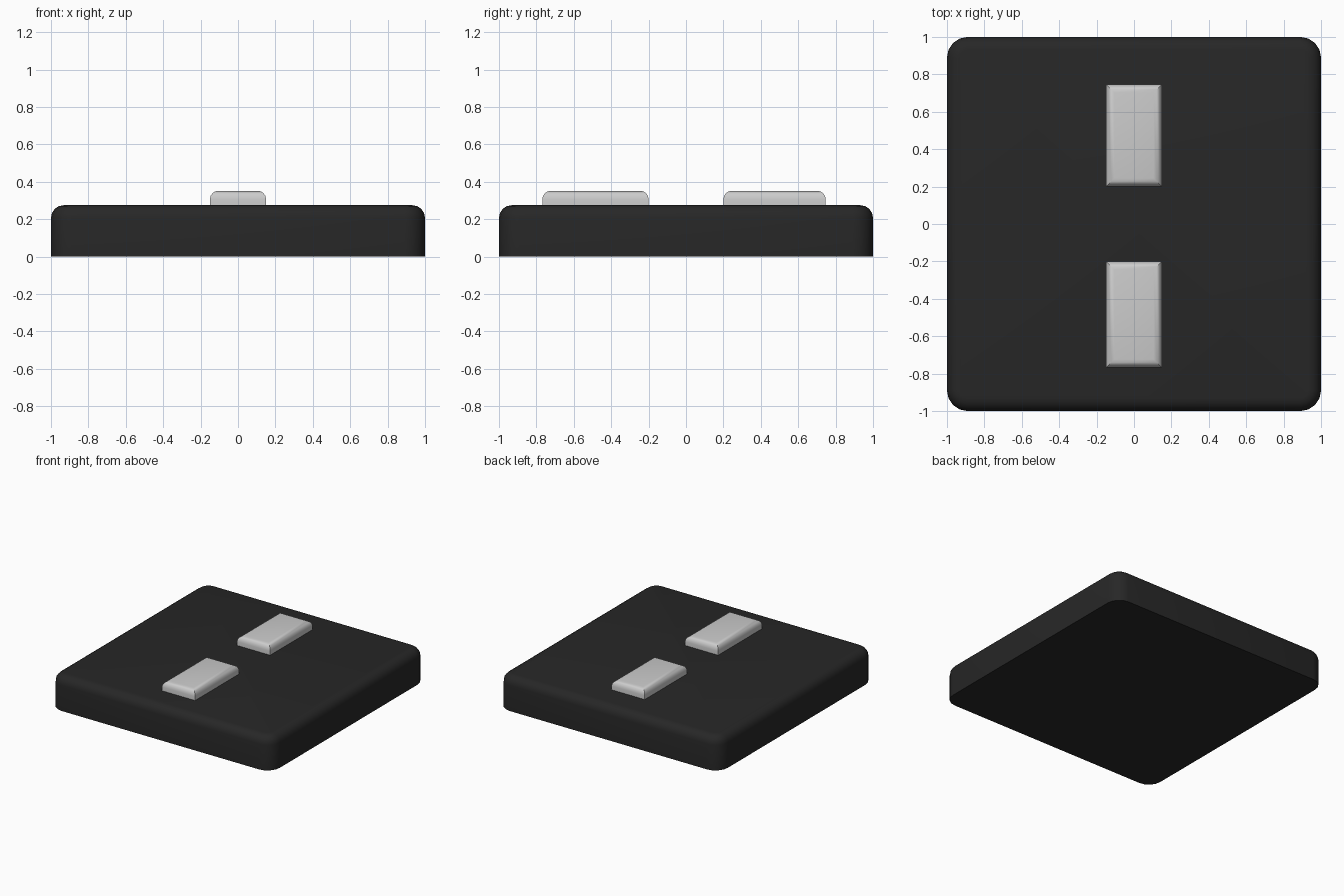
import bpy, bmesh, math

if "Cube" in bpy.data.objects:
    bpy.data.objects.remove(bpy.data.objects["Cube"])


def outline(x0, x1, y0, y1, r, segs):
    """Rounded rectangle points, counter-clockwise."""
    if r <= 0:
        return [(x1, y1), (x0, y1), (x0, y0), (x1, y0)]
    pts = []
    corners = [(x1 - r, y1 - r), (x0 + r, y1 - r), (x0 + r, y0 + r), (x1 - r, y0 + r)]
    for k, (cx, cy) in enumerate(corners):
        for i in range(segs + 1):
            a = math.pi / 2 * (k + i / segs)
            pts.append((cx + r * math.cos(a), cy + r * math.sin(a)))
    return pts


def slab(name, x0, x1, y0, y1, z0, z1, edge, r=0, segs=4, edge_segs=4):
    """Flat-bottomed slab with a rounded upper edge."""
    levels = [(0, z0)]
    for i in range(edge_segs + 1):
        a = math.pi / 2 * i / edge_segs
        levels.append((edge * (1 - math.cos(a)), z1 - edge + edge * math.sin(a)))
    bm = bmesh.new()
    rings = []
    for d, z in levels:
        pts = outline(x0 + d, x1 - d, y0 + d, y1 - d, r - d if r else 0, segs)
        rings.append([bm.verts.new((x, y, z)) for x, y in pts])
    for lo, hi in zip(rings, rings[1:]):
        n = len(lo)
        for i in range(n):
            j = (i + 1) % n
            bm.faces.new((lo[i], lo[j], hi[j], hi[i]))
    bm.faces.new(rings[0][::-1])
    bm.faces.new(rings[-1])
    mesh = bpy.data.meshes.new(name)
    bm.to_mesh(mesh)
    bm.free()
    ob = bpy.data.objects.new(name, mesh)
    bpy.context.collection.objects.link(ob)
    bpy.ops.object.select_all(action='DESELECT')
    ob.select_set(True)
    bpy.context.view_layer.objects.active = ob
    bpy.ops.object.shade_smooth_by_angle(angle=math.radians(40))
    return ob


# Dark square base plate
base = slab("base_plate", -1, 1, -1, 1, 0, 0.275, 0.068, r=0.11)
black = bpy.data.materials.new("black_plastic")
black.diffuse_color = (0.02, 0.02, 0.02, 1)
black.use_nodes = True
black.node_tree.nodes["Principled BSDF"].inputs["Base Color"].default_value = black.diffuse_color
base.data.materials.append(black)

# Two light rocker buttons resting on the plate
for name, y0, y1 in (("back_button", 0.2, 0.747), ("front_button", -0.768, -0.2)):
    slab(name, -0.15, 0.15, y0, y1, 0.27, 0.352, 0.045)
